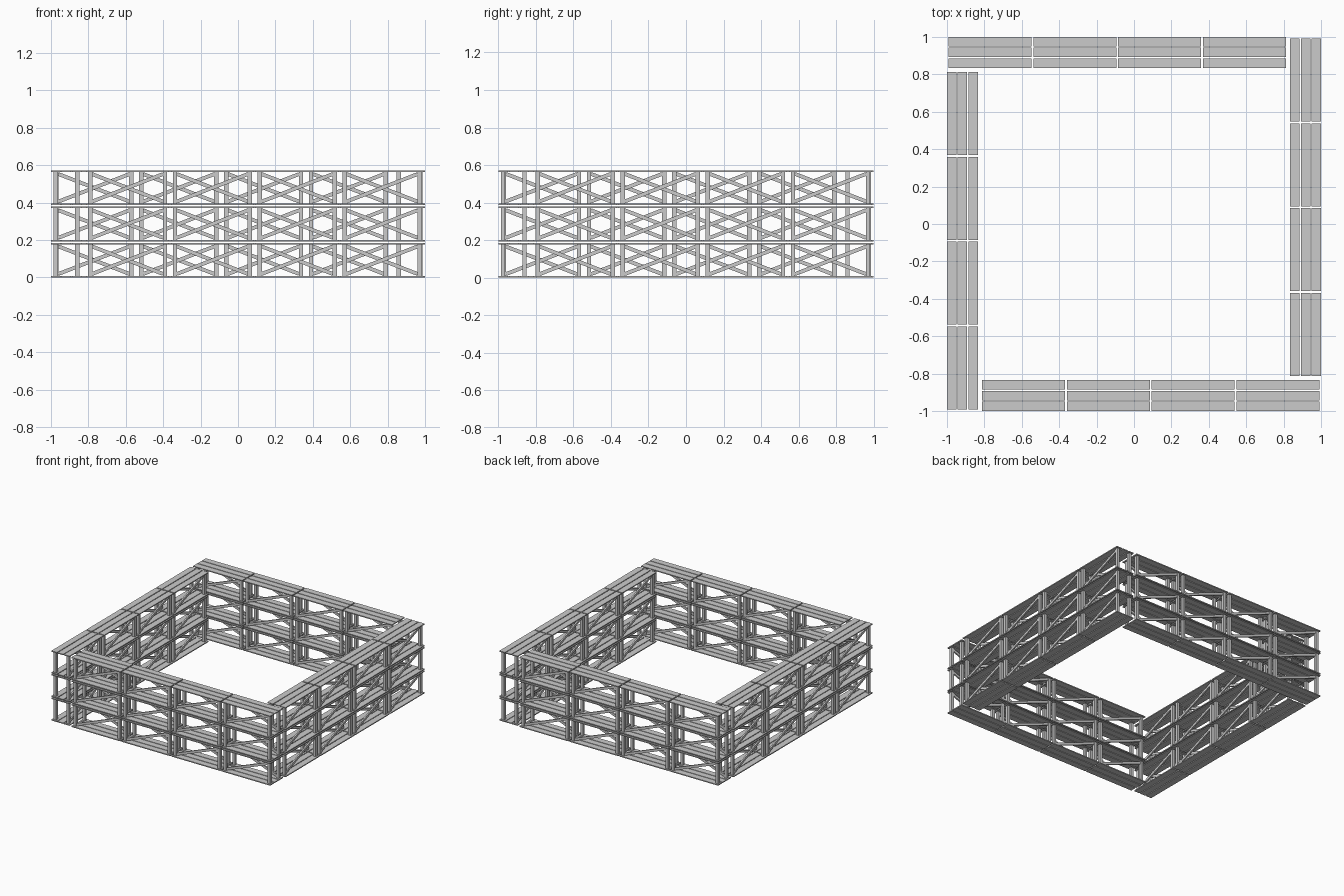
import bpy, math
from mathutils import Matrix, Vector

if "Cube" in bpy.data.objects:
    bpy.data.objects.remove(bpy.data.objects["Cube"])

L, W = 0.444, 0.165          # module length and width
PITCH, TIER, H = 0.4535, 0.1935, 0.185
T = 0.008                    # plank thickness
PW, PG = 0.0505, 0.057       # plank width and spacing
POST, PX, PY = 0.023, 0.2, 0.0575


def box(verts, faces, size, mat):
    """Append a box of the given size placed by a matrix."""
    n = len(verts)
    for x in (-.5, .5):
        for y in (-.5, .5):
            for z in (-.5, .5):
                verts.append(mat @ Vector((x * size[0], y * size[1], z * size[2])))
    for f in ((0, 1, 3, 2), (4, 6, 7, 5), (0, 4, 5, 1), (2, 3, 7, 6), (0, 2, 6, 4), (1, 5, 7, 3)):
        faces.append([n + i for i in f])


def mesh(name, parts):
    v, f = [], []
    for size, mat in parts:
        box(v, f, size, mat)
    me = bpy.data.meshes.new(name)
    me.from_pydata(v, [], f)
    return me


def at(x, y, z):
    return Matrix.Translation((x, y, z))


# planks: three on the top and three on the bottom
planks = mesh("planks", [((L, PW, T), at(0, j * PG, z))
                         for j in (-1, 0, 1) for z in (T / 2, H - T / 2)])
# four corner posts
posts = mesh("posts", [((POST, POST, H - 2 * T), at(sx * PX, sy * PY, H / 2))
                       for sx in (-1, 1) for sy in (-1, 1)])
# one diagonal on each long face, in opposite directions
dx, dz = 2 * PX - 0.02, H - 2 * T - 0.022
ang, length = math.atan2(dz, dx), math.hypot(dx, dz)
braces = mesh("braces", [((length, 0.012, 0.02),
                          at(0, s * PY, H / 2) @ Matrix.Rotation(s * ang, 4, 'Y'))
                         for s in (-1, 1)])

# four walls of four modules, three tiers high, turned around the centre
for side in range(4):
    turn = Matrix.Rotation(side * math.pi / 2, 4, 'Z')
    for i in range(4):
        for tier in range(3):
            m = turn @ at(0.992 - L / 2 - i * PITCH, -1 + W / 2, tier * TIER)
            for me in (planks, posts, braces):
                ob = bpy.data.objects.new(f"{me.name}_{side}_{i}_{tier}", me)
                ob.matrix_world = m
                bpy.context.collection.objects.link(ob)
